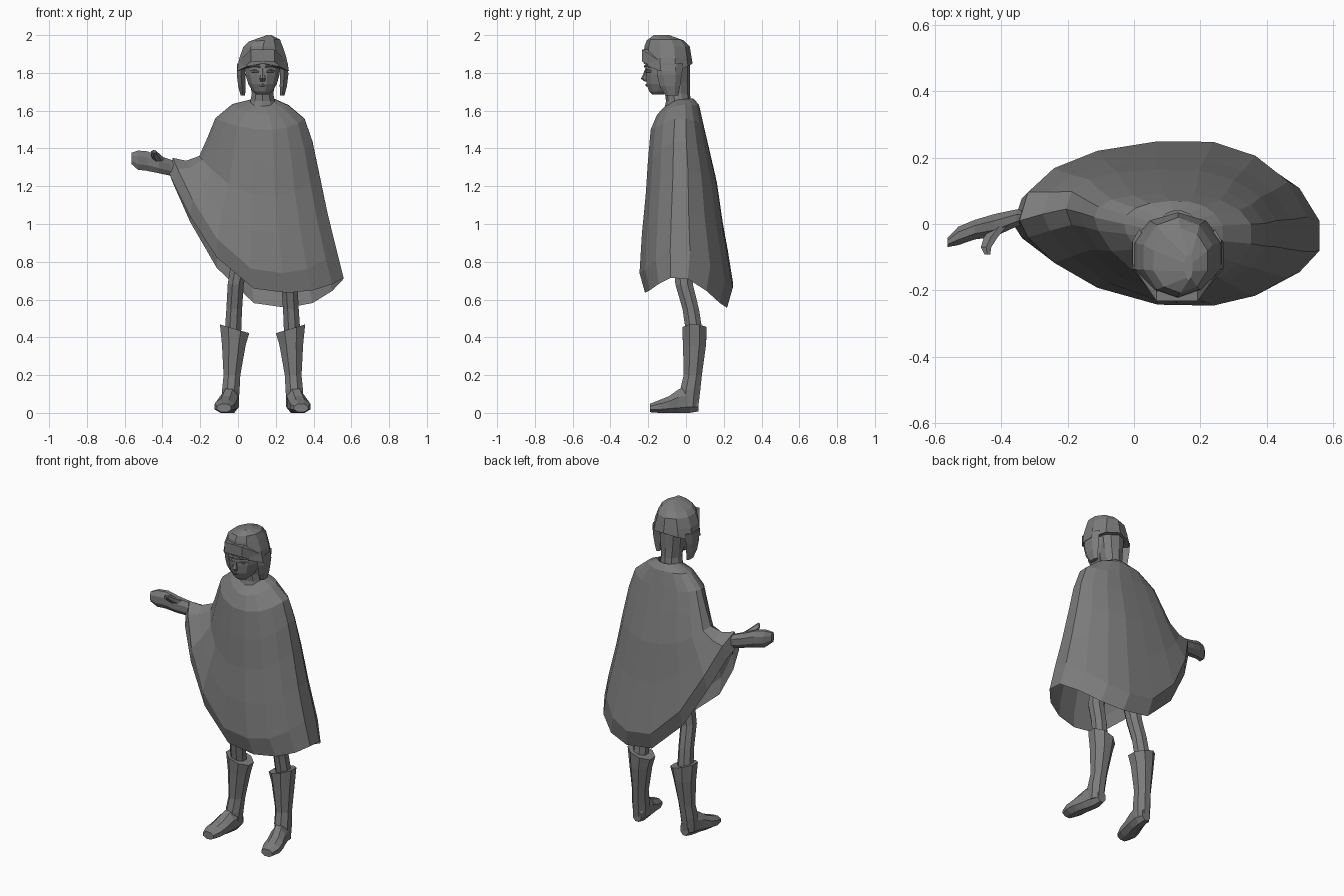
import bpy, bmesh, math
from mathutils import Vector

CX = 0.13  # symmetry plane of the standing body

grey = bpy.data.materials.new("dark grey")
grey.diffuse_color = (0.2, 0.2, 0.2, 1)


def skin(name, rings, caps=True):
    """Join rings of points with quads into one flat-shaded object."""
    bm = bmesh.new()
    rows = [[bm.verts.new(p) for p in ring] for ring in rings]
    n = len(rows[0])
    for a, b in zip(rows, rows[1:]):
        for i in range(n):
            j = (i + 1) % n
            bm.faces.new((a[i], a[j], b[j], b[i]))
    if caps:
        bm.faces.new(rows[0])
        bm.faces.new(rows[-1])
    bmesh.ops.recalc_face_normals(bm, faces=bm.faces)
    mesh = bpy.data.meshes.new(name)
    bm.to_mesh(mesh)
    bm.free()
    mesh.materials.append(grey)
    obj = bpy.data.objects.new(name, mesh)
    bpy.context.collection.objects.link(obj)
    return obj


def loft(name, sections, n=8, axis="z", side=1, floor=None):
    """Sections are (x, y, z, radius, radius[, dip, tilt]) across the axis."""
    u, v = {"x": (1, 2), "y": (0, 2), "z": (0, 1)}[axis]
    rings = []
    for x, y, z, ru, rv, *extra in sections:
        dip, tilt = (list(extra) + [0, 0])[:2]
        ring = []
        for i in range(n):
            t = 2 * math.pi * (i + 0.5) / n
            p = Vector((x, y, z))
            p[u] += ru * math.cos(t)
            p[v] += rv * math.sin(t)
            p.z += tilt * math.cos(t) - dip * math.cos(t) ** 2
            if floor is not None:
                p.z = max(p.z, floor)
            if side < 0:
                p.x = 2 * CX - p.x
            ring.append(p)
        rings.append(ring)
    return skin(name, rings)


# Cloak rings: centre x, left x y z, right x y z, front y z, back y z
cloak = [
    (.13, .07, -.02, 1.66, .20, -.025, 1.66, -.11, 1.625, .04, 1.665),
    (.14, -.03, .0, 1.635, .27, -.025, 1.63, -.155, 1.58, .07, 1.63),
    (.14, -.12, .02, 1.56, .357, -.025, 1.56, -.19, 1.50, .092, 1.53),
    (.14, -.165, .035, 1.45, .40, -.03, 1.44, -.205, 1.33, .122, 1.40),
    (.14, -.205, .045, 1.36, .435, -.03, 1.28, -.217, 1.15, .165, 1.21),
    (.15, -.275, .03, 1.335, .48, -.035, 1.07, -.237, .95, .20, .97),
    (.17, -.345, .01, 1.35, .53, -.04, .87, -.25, .74, .253, .66),
    (.19, -.365, .0, 1.27, .567, -.045, .72, -.22, .635, .222, .555),
]
# A flat strip down the right side, a sharp ridge along the raised arm
half = [12, 35, 57, 79, 101, 123, 143, 162]
angles = half + [180] + [360 - a for a in reversed(half)]
rings = []
for cx, lx, ly, lz, rx, ry, rz, fy, fz, by, bz in cloak:
    ring = []
    for deg in angles:
        c, s = math.cos(math.radians(deg)), math.sin(math.radians(deg))
        x = cx + c * ((rx - cx) if c > 0 else (cx - lx))
        bend = 1.3 if s < 0 and c < 0 else 1.0
        y = ry + abs(s) ** bend * ((by if s > 0 else fy) - ry)
        if c < 0:
            y += (ly - ry) * c * c
        w = c ** 3 if c > 0 else c * c
        z = (rz if c > 0 else lz) * w + (bz if s > 0 else fz) * (1 - w)
        ring.append((x, y, z))
    rings.append(ring)
skin("cloak", rings, caps=False)

# Hips under the cloak, and neck
loft("hips", [(CX, 0, .86, .11, .06), (CX, -.01, 1.0, .12, .07)], 10)
loft("neck", [(CX, -.05, 1.58, .08, .07), (CX, -.04, 1.65, .068, .066),
              (CX, -.045, 1.69, .06, .066), (CX, -.05, 1.75, .07, .07),
              (CX, -.05, 1.87, .085, .072)], 10)

# Legs and boots, mirrored
for side, word in ((1, "left"), (-1, "right")):
    loft(word + "_leg", [(.05, -.01, .95, .065, .065), (.01, -.015, .80, .05, .055),
                         (-.012, -.01, .68, .046, .05), (-.02, .025, .55, .045, .047),
                         (-.027, .045, .42, .047, .048)], 8, "z", side)
    loft(word + "_boot_shaft", [(-.018, .045, .445, .084, .07, 0, -.025),
                                (-.022, .045, .36, .068, .066),
                                (-.032, .036, .20, .048, .052),
                                (-.038, .022, .12, .05, .058),
                                (-.04, .015, .03, .045, .054)], 8, "z", side)
    loft(word + "_boot_foot", [(-.035, .066, .045, .03, .04),
                               (-.037, .02, .065, .046, .085),
                               (-.048, -.04, .055, .052, .075),
                               (-.062, -.09, .042, .057, .05),
                               (-.07, -.14, .033, .058, .038),
                               (-.074, -.19, .026, .04, .024)],
         8, "y", side, floor=0.0)

# Outstretched arm, hand and thumb
loft("arm_and_hand", [(-.30, .02, 1.285, .02, .03), (-.355, .018, 1.298, .028, .046),
                      (-.42, -.004, 1.315, .037, .05), (-.48, -.017, 1.333, .032, .056),
                      (-.53, -.036, 1.338, .03, .055), (-.563, -.056, 1.347, .015, .033)],
     8, "x")
loft("thumb", [(-.405, -.005, 1.33, .026, .026), (-.432, -.04, 1.355, .024, .024),
               (-.446, -.07, 1.376, .018, .017), (-.442, -.092, 1.384, .01, .009)], 6, "y")

# Head and facial features
loft("head", [(CX, -.15, 1.685, .032, .028), (CX, -.135, 1.702, .054, .062),
              (CX, -.118, 1.74, .078, .094), (CX, -.108, 1.79, .093, .108),
              (CX, -.10, 1.86, .10, .112), (CX, -.10, 1.92, .088, .10)], 12)
loft("nose", [(CX, -.208, 1.755, .014, .012), (CX, -.217, 1.77, .018, .022),
              (CX, -.214, 1.79, .012, .014), (CX, -.207, 1.825, .008, .008)], 6)
loft("mouth", [(CX - .027, -.195, 1.735, .006, .004), (CX, -.209, 1.735, .007, .008),
               (CX + .027, -.195, 1.735, .006, .004)], 6, "x")
for side, word in ((1, "left"), (-1, "right")):
    loft(word + "_eye", [(.062, -.178, 1.808, .008, .004), (.088, -.204, 1.81, .008, .009),
                         (.112, -.208, 1.805, .008, .004)], 6, "x", side)
    loft(word + "_brow", [(.055, -.175, 1.83, .01, .004), (.085, -.21, 1.838, .012, .006),
                          (.118, -.215, 1.832, .01, .004)], 6, "x", side)

# Helmet dome, front visor and ear flaps
loft("helmet", [(.132, -.095, 1.85, .145, .13, .045), (.132, -.098, 1.88, .131, .128),
                (.133, -.10, 1.94, .109, .12), (.14, -.11, 1.972, .086, .098, 0, .006),
                (.165, -.13, 2.0, .012, .04)], 10)
loft("visor", [(.004, -.13, 1.838, .012, .035), (.068, -.217, 1.892, .022, .045),
               (.192, -.217, 1.892, .022, .045), (.258, -.13, 1.838, .012, .035)], 4, "x")
for side, word in ((1, "left"), (-1, "right")):
    loft(word + "_ear_flap", [(.016, -.085, 1.85, .023, .07), (.016, -.088, 1.79, .026, .066),
                              (.02, -.085, 1.73, .022, .054),
                              (.026, -.075, 1.68, .014, .034)], 6, "z", side)
